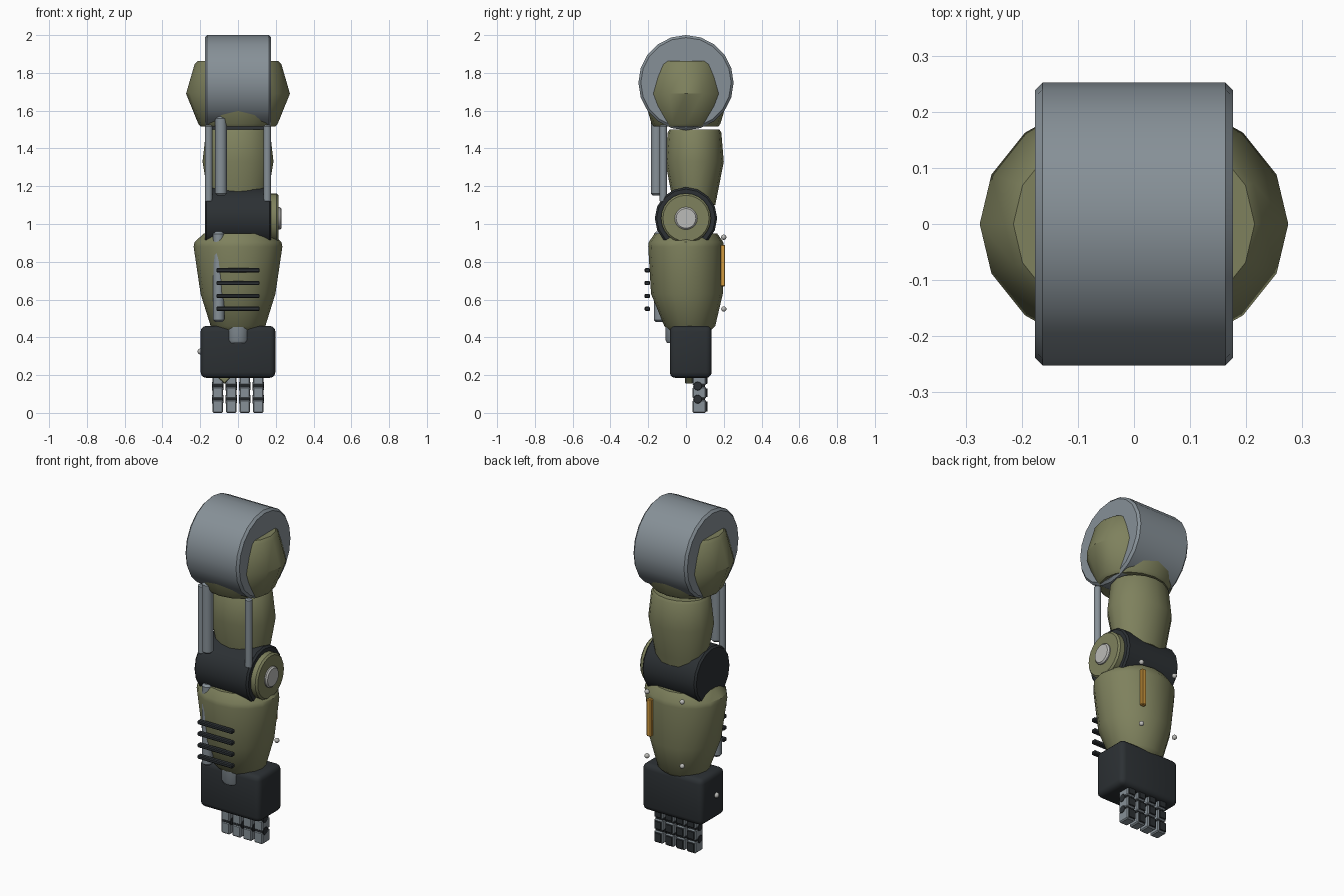
import bpy
import bmesh
from math import cos, sin, pi, radians
from mathutils import Matrix

if "Cube" in bpy.data.objects:
    bpy.data.objects.remove(bpy.data.objects["Cube"], do_unlink=True)


def material(name, *rgb):
    mat = bpy.data.materials.new(name)
    mat.use_nodes = True
    mat.diffuse_color = (*rgb, 1)
    mat.node_tree.nodes["Principled BSDF"].inputs["Base Color"].default_value = (*rgb, 1)
    return mat


OLIVE = material("olive_paint", 0.21, 0.22, 0.11)
STEEL = material("steel", 0.24, 0.28, 0.31)
DARK = material("dark_rubber", 0.025, 0.03, 0.034)
GOLD = material("gold", 0.65, 0.33, 0.05)
SILVER = material("silver", 0.5, 0.5, 0.48)


def finish(name, bm, mat, loc=(0, 0, 0), rot=(0, 0, 0)):
    bmesh.ops.recalc_face_normals(bm, faces=bm.faces)
    mesh = bpy.data.meshes.new(name)
    bm.to_mesh(mesh)
    bm.free()
    mesh.materials.append(mat)
    ob = bpy.data.objects.new(name, mesh)
    ob.location = loc
    ob.rotation_euler = rot
    bpy.context.collection.objects.link(ob)
    bpy.ops.object.select_all(action="DESELECT")
    ob.select_set(True)
    bpy.context.view_layer.objects.active = ob
    bpy.ops.object.shade_smooth_by_angle(angle=radians(35))
    return ob


def loft(name, rings, mat, sides=16, loc=(0, 0, 0), rot=(0, 0, 0)):
    """Elliptical rings (z, x radius, y radius, y centre) joined and capped."""
    bm = bmesh.new()
    loops = []
    for z, rx, ry, cy in rings:
        angles = [2 * pi * i / sides for i in range(sides)]
        loops.append([bm.verts.new((rx * cos(a), cy + ry * sin(a), z)) for a in angles])
    for low, high in zip(loops, loops[1:]):
        for i in range(sides):
            j = (i + 1) % sides
            bm.faces.new((low[i], low[j], high[j], high[i]))
    bm.faces.new(loops[0][::-1])
    bm.faces.new(loops[-1])
    return finish(name, bm, mat, loc, rot)


def tube(name, radius, length, loc, mat, bevel=0.008, sides=16, sideways=False):
    h = length / 2
    profile = [(-h, radius - bevel), (bevel - h, radius), (h - bevel, radius), (h, radius - bevel)]
    rings = [(z, r, r, 0) for z, r in profile]
    return loft(name, rings, mat, sides, loc, (0, pi / 2 if sideways else 0, 0))


def box(name, size, loc, mat, bevel=0.005, segments=1, rot=(0, 0, 0)):
    bm = bmesh.new()
    bmesh.ops.create_cube(bm, size=1, matrix=Matrix.Diagonal((*size, 1)))
    bmesh.ops.bevel(bm, geom=bm.edges[:], offset=bevel, segments=segments,
                    profile=0.5, affect="EDGES")
    return finish(name, bm, mat, loc, rot)


def ball(name, radius, loc, mat):
    bm = bmesh.new()
    bmesh.ops.create_uvsphere(bm, u_segments=12, v_segments=8, radius=radius)
    return finish(name, bm, mat, loc)


# Shoulder drum and the armour pod around it
tube("shoulder_drum", 0.252, 0.352, (0, 0, 1.748), STEEL, 0.013, 20, True)
loft("shoulder_armour", [
    (1.515, 0.195, 0.17, 0), (1.53, 0.21, 0.182, 0), (1.69, 0.275, 0.23, 0),
    (1.845, 0.23, 0.193, 0), (1.862, 0.215, 0.18, 0)], OLIVE)

# Upper arm with its pistons
loft("upper_arm", [
    (1.10, 0.15, 0.11, 0.045), (1.15, 0.158, 0.12, 0.045), (1.33, 0.188, 0.155, 0.045),
    (1.485, 0.17, 0.142, 0.045), (1.5, 0.16, 0.132, 0.045)], OLIVE)
for side, label in ((-1, "right"), (1, "left")):
    tube(label + "_arm_rod", 0.02, 0.41, (side * 0.155, -0.12, 1.32), STEEL)
tube("arm_piston", 0.031, 0.42, (-0.09, -0.155, 1.36), STEEL, 0.012)

# Elbow
tube("elbow_drum", 0.165, 0.352, (0, 0, 1.03), DARK, 0.01, 16, True)
tube("elbow_disc", 0.132, 0.05, (0.19, 0, 1.03), OLIVE, 0.01, 24, True)
tube("elbow_cap", 0.06, 0.04, (0.21, 0, 1.03), SILVER, 0.008, 20, True)

# Forearm shell, vents, piston, stripe and bolts
loft("forearm", [
    (0.44, 0.125, 0.115, 0.02), (0.46, 0.145, 0.135, 0.02), (0.63, 0.198, 0.19, 0.005),
    (0.88, 0.235, 0.2, 0), (0.905, 0.23, 0.197, 0), (0.95, 0.18, 0.165, 0)], OLIVE)
for i in range(4):
    box(f"vent_{i + 1}", (0.23, 0.03, 0.022), (0, -0.205, 0.755 - i * 0.068), DARK)
tube("forearm_piston", 0.03, 0.48, (-0.102, -0.14, 0.72), STEEL, 0.012)
box("marker_stripe", (0.03, 0.025, 0.22), (0.1, 0.195, 0.78), GOLD, 0.004)
for x in (-0.115, 0.115):
    for z in (0.55, 0.93):
        ball("forearm_bolt", 0.014, (x, 0.2, z), SILVER)

# Wrist and hand
loft("wrist", [(0.37, 0.055, 0.055, -0.045), (0.385, 0.063, 0.063, -0.045),
               (0.5, 0.065, 0.065, -0.045)], STEEL)
box("palm", (0.396, 0.222, 0.275), (0, 0.025, 0.323), DARK, 0.03, 3)
ball("palm_bolt", 0.016, (-0.198, 0, 0.325), SILVER)
box("thumb_stub", (0.08, 0.04, 0.08), (-0.073, 0.015, 0.21), OLIVE, 0.004, 1, (0, radians(42), 0))

# Fingers: three phalanges, two hinge pins and back pads each
for f in range(4):
    x = -0.108 + f * 0.0715
    for s, (low, high) in enumerate(((0, 0.069), (0.076, 0.138), (0.146, 0.2))):
        mid, height = (low + high) / 2, high - low
        box(f"finger_{f + 1}_segment_{s + 1}", (0.056, 0.072, height), (x, 0.071, mid), STEEL, 0.006)
        box(f"finger_{f + 1}_pad_{s + 1}", (0.044, 0.012, height - 0.016), (x, 0.108, mid), DARK, 0.002)
    for z in (0.0725, 0.142):
        tube(f"finger_{f + 1}_hinge", 0.024, 0.06, (x, 0.062, z), DARK, 0.003, 12, True)
        box(f"finger_{f + 1}_core", (0.048, 0.06, 0.02), (x, 0.07, z), DARK, 0.002)
